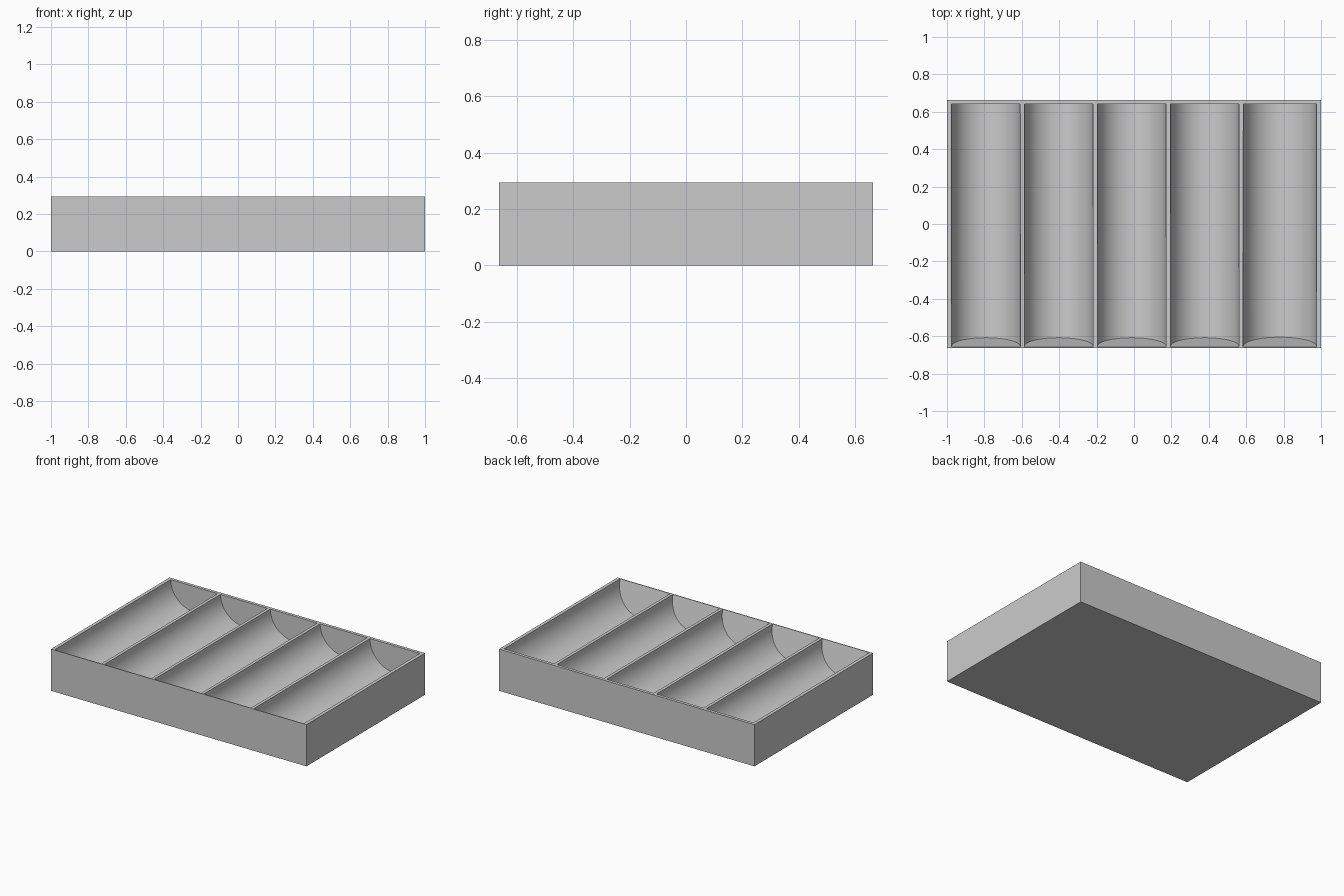
import bpy
import bmesh
from math import sin, cos, pi

HALF_X, HALF_Y, HEIGHT = 1.0, 0.663, 0.295
SIDE_WALL, BACK_WALL, FRONT_RIM = 0.024, 0.022, 0.006
FRONT_DROP, BACK_DROP = 0.012, -0.004   # trough axis below the rim at each end
FRONT_LEAN = 0.25       # inner front wall leans back as it goes down
SEGMENTS = 32

cube = bpy.data.objects.get("Cube")
if cube:
    bpy.data.objects.remove(cube, do_unlink=True)

# Single flat grey
grey = bpy.data.materials.new("plain grey")
grey.use_nodes = True
colour = (0.6, 0.6, 0.6, 1)
grey.diffuse_color = colour
grey.node_tree.nodes["Principled BSDF"].inputs["Base Color"].default_value = colour


def finish(bm, name):
    """Turn a bmesh into a linked object."""
    bmesh.ops.recalc_face_normals(bm, faces=bm.faces)
    mesh = bpy.data.meshes.new(name)
    bm.to_mesh(mesh)
    bm.free()
    mesh.materials.append(grey)
    obj = bpy.data.objects.new(name, mesh)
    bpy.context.collection.objects.link(obj)
    return obj


def u_profile(x0, x1, drop):
    """Straight sides above a half-round bottom."""
    mid, radius = (x0 + x1) / 2, (x1 - x0) / 2
    lid, axis = HEIGHT + 0.04, HEIGHT - drop
    points = [(x0, lid)]
    for i in range(SEGMENTS + 1):
        a = pi * i / SEGMENTS
        points.append((mid - radius * cos(a), axis - radius * sin(a)))
    return points + [(x1, lid)]


def add_trough(bm, x0, x1):
    """Loft a U-section solid from the leaning front to the upright back."""
    front = [bm.verts.new((x, -HALF_Y + FRONT_RIM + FRONT_LEAN * (HEIGHT - z), z))
             for x, z in u_profile(x0, x1, FRONT_DROP)]
    back = [bm.verts.new((x, HALF_Y - BACK_WALL, z))
            for x, z in u_profile(x0, x1, BACK_DROP)]
    bm.faces.new(front)
    bm.faces.new(back[::-1])
    for i in range(len(front)):
        j = (i + 1) % len(front)
        bm.faces.new((front[i], back[i], back[j], front[j]))


# Tray block
bm = bmesh.new()
bmesh.ops.create_cube(bm, size=1)
for v in bm.verts:
    v.co.x *= 2 * HALF_X
    v.co.y *= 2 * HALF_Y
    v.co.z = (v.co.z + 0.5) * HEIGHT
tray = finish(bm, "compartment_tray")

# Five troughs, the last one slightly wider
bm = bmesh.new()
inner, width, pitch = -HALF_X + SIDE_WALL, 0.368, 0.39
for i in range(5):
    x0 = inner + i * pitch
    add_trough(bm, x0, x0 + width if i < 4 else HALF_X - SIDE_WALL)
cutter = finish(bm, "trough_cutter")
cutter.hide_render = True

# Carve the troughs, then drop the cutter
cut = tray.modifiers.new("troughs", "BOOLEAN")
cut.operation = "DIFFERENCE"
cut.solver = "EXACT"
cut.object = cutter
bpy.ops.object.select_all(action="DESELECT")
bpy.context.view_layer.objects.active = tray
tray.select_set(True)
bpy.ops.object.modifier_apply(modifier=cut.name)
bpy.data.objects.remove(cutter, do_unlink=True)
bpy.ops.object.shade_smooth_by_angle(angle=pi / 6)
